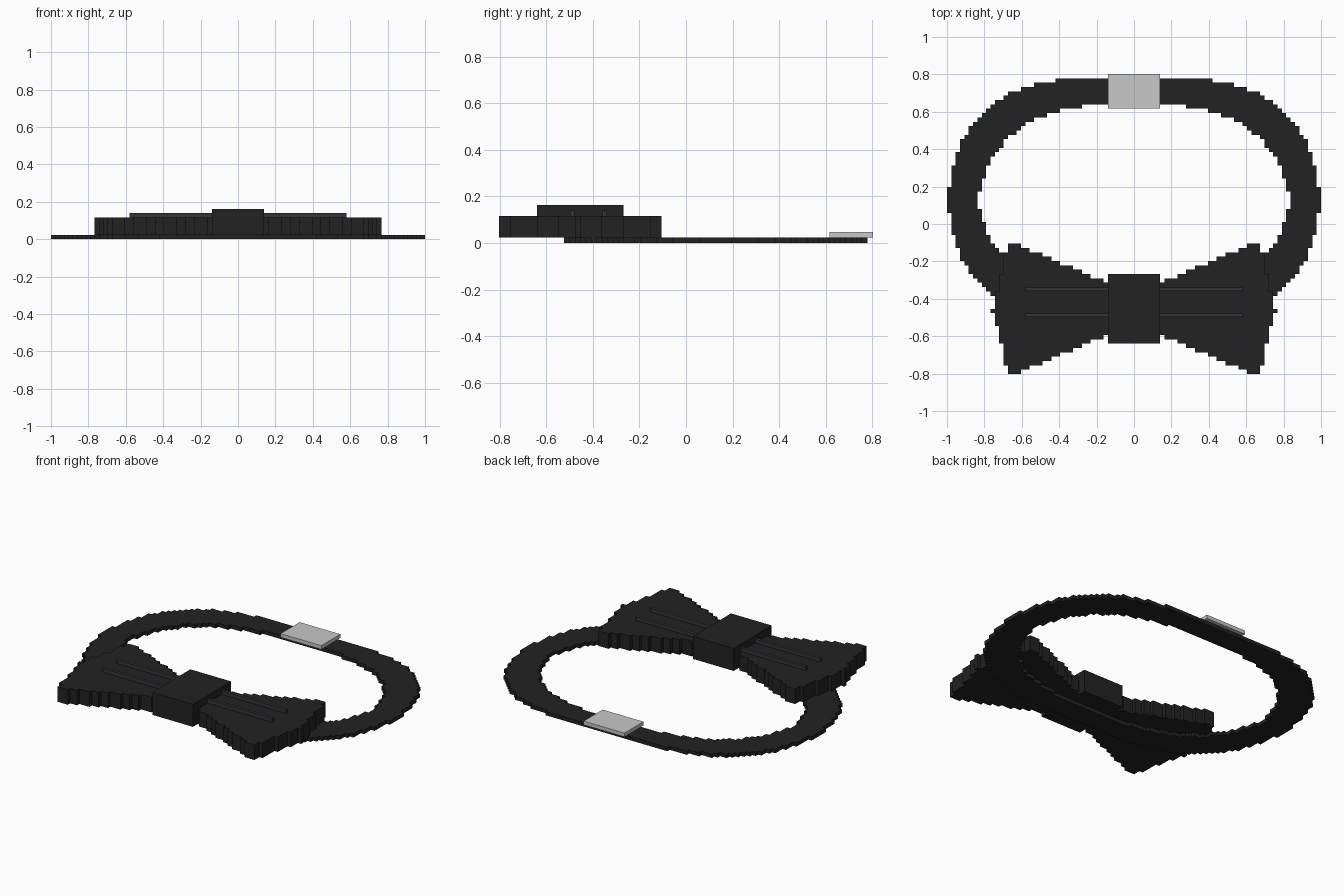
import bpy, bmesh, math

if "Cube" in bpy.data.objects:
    bpy.data.objects.remove(bpy.data.objects["Cube"])

U = 2 / 86            # one block unit
BAND_Y = 5.5          # centre of the neck band (in units)
BOW_Y = -19.5         # centre of the bow (in units)


def material(name, rgb):
    m = bpy.data.materials.new(name)
    m.diffuse_color = (*rgb, 1)
    m.use_nodes = True
    m.node_tree.nodes["Principled BSDF"].inputs["Base Color"].default_value = m.diffuse_color
    return m


BLACK = material("black cloth", (0.0160, 0.0160, 0.0160))
STRIPE = material("dark slate", (0.033, 0.033, 0.042))
METAL = material("light grey metal", (0.58, 0.58, 0.58))


def finish(name, bm, mat):
    bmesh.ops.recalc_face_normals(bm, faces=bm.faces)
    me = bpy.data.meshes.new(name)
    bm.to_mesh(me)
    bm.free()
    me.materials.append(mat)
    ob = bpy.data.objects.new(name, me)
    bpy.context.collection.objects.link(ob)
    return ob


def block_shape(name, cells, y_off, z0, z1, mat):
    """Extrude a set of unit cells (lower-left corners) from z0 to z1."""
    bm = bmesh.new()
    verts = {}

    def vert(i, j):
        if (i, j) not in verts:
            verts[i, j] = bm.verts.new((i * U, (j + y_off) * U, z0 * U))
        return verts[i, j]

    for i, j in sorted(cells):
        bm.faces.new([vert(i, j), vert(i + 1, j), vert(i + 1, j + 1), vert(i, j + 1)])
    ext = bmesh.ops.extrude_face_region(bm, geom=bm.faces[:], use_keep_orig=True)
    top = [g for g in ext["geom"] if isinstance(g, bmesh.types.BMVert)]
    bmesh.ops.translate(bm, verts=top, vec=(0, 0, (z1 - z0) * U))
    return finish(name, bm, mat)


def box(name, x0, x1, y0, y1, z0, z1, mat):
    bm = bmesh.new()
    bmesh.ops.create_cube(bm, size=1)
    for v in bm.verts:
        v.co = ((x1 if v.co.x > 0 else x0) * U,
                (y1 if v.co.y > 0 else y0) * U,
                (z1 if v.co.z > 0 else z0) * U)
    return finish(name, bm, mat)


# Neck band: 6-unit square brush swept along a stepped oval
centres = {(x, s * 25) for x in range(-15, 16) for s in (-1, 1)}
centres |= {(s * 40, 0) for s in (-1, 1)}
for k in range(361):
    a = math.radians(k / 2 - 90)
    for s in (-1, 1):
        centres.add((s * (15 + round(24 * math.cos(a))), round(24 * math.sin(a))))
band = {(cx + i, cy + j) for cx, cy in centres
        for i in range(-3, 3) for j in range(-3, 3)}
block_shape("neck_band", band, BAND_Y, 0, 1, BLACK)

# Bow wings: flaring columns, with a stepped pointed outer edge
wing_cells = set()
for x in range(5, 33):
    half = min(15, 6 + math.floor((x - 4.5) / 2.35))
    half = {29: 13, 30: 8, 31: 4}.get(x, half)
    rows = range(-1, 0) if x == 32 else range(-half, half)
    for j in rows:
        wing_cells |= {(x, j), (-x - 1, j)}
for side, name in ((1, "right"), (-1, "left")):
    cells = {c for c in wing_cells if (c[0] >= 0) == (side > 0)}
    block_shape("bow_wing_" + name, cells, BOW_Y, 1, 5, BLACK)

    # Raised pleats on each wing
    for n, y in enumerate((-15, -21)):
        x0, x1 = sorted((side * 5.5, side * 25))
        box(f"pleat_{name}_{n + 1}", x0, x1, y - 0.4, y + 0.4, 4.8, 6, STRIPE)

# Centre knot and back clasp
box("bow_knot", -6, 6, BOW_Y - 8, BOW_Y + 8, 1, 7, BLACK)
box("back_clasp", -6, 6, BAND_Y + 21, BAND_Y + 29, 1, 2, METAL)
